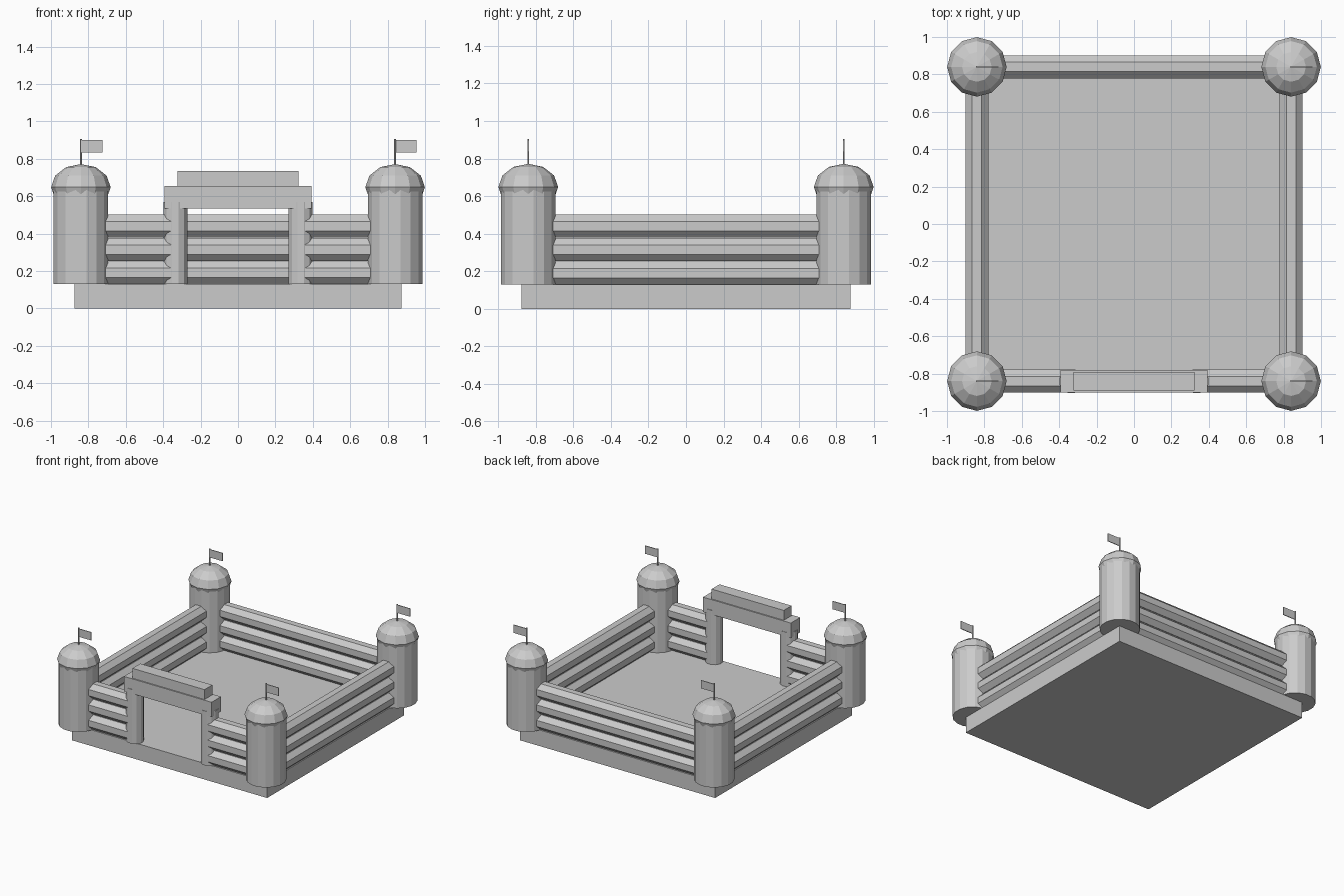
import bpy
from math import pi

cube = bpy.data.objects.get("Cube")
if cube:
    bpy.data.objects.remove(cube, do_unlink=True)

GREY = (0.6, 0.6, 0.6, 1)
mat = bpy.data.materials.new("plain grey")
mat.use_nodes = True
mat.diffuse_color = GREY
mat.node_tree.nodes["Principled BSDF"].inputs["Base Color"].default_value = GREY


def finish(name):
    ob = bpy.context.object
    ob.name = name
    ob.data.materials.append(mat)
    return ob


def box(name, x, y, z):
    """Box from (low, high) pairs."""
    bpy.ops.mesh.primitive_cube_add(size=1, location=[sum(p) / 2 for p in (x, y, z)])
    ob = finish(name)
    ob.scale = [p[1] - p[0] for p in (x, y, z)]
    return ob


def post(name, x, y, z, radius, sides):
    """Upright faceted cylinder with a flat facing each axis."""
    bpy.ops.mesh.primitive_cylinder_add(vertices=sides, radius=radius, depth=z[1] - z[0],
                                        location=(x, y, sum(z) / 2), rotation=(0, 0, pi / sides))
    return finish(name)


def tube(name, centre, length, along_x):
    """Horizontal inflated wall tube."""
    turn = (pi / 2, pi / 8, pi / 2) if along_x else (pi / 2, pi / 8, 0)
    bpy.ops.mesh.primitive_cylinder_add(vertices=8, radius=0.066, depth=length,
                                        location=centre, rotation=turn)
    return finish(name)


C = 0.84        # distance of the walls and towers from the middle
FLOOR = 0.13

box("base", (-0.875, 0.875), (-0.877, 0.877), (0, FLOOR))

# Corner towers with domes and flags
for sx, side in ((-1, "right"), (1, "left")):
    for sy, end in ((-1, "front"), (1, "back")):
        tag = f"{end}_{side}"
        x, y = sx * C, sy * C
        post("tower_" + tag, x, y, (FLOOR, 0.65), 0.149, 16)
        bpy.ops.mesh.primitive_uv_sphere_add(segments=12, ring_count=6, radius=0.159,
                                             location=(x, y, 0.648))
        finish("dome_" + tag).scale.z = 0.78
        post("flagpole_" + tag, x, y, (0.72, 0.905), 0.006, 6)
        box("flag_" + tag, (x, x + 0.115), (y - 0.003, y + 0.003), (0.835, 0.9))

# Walls of three stacked tubes
for i in range(3):
    z = 0.19 + i * 0.125
    tube(f"back_tube_{i}", (0, C, z), 2 * C, True)
    for sx, side in ((-1, "right"), (1, "left")):
        tube(f"{side}_tube_{i}", (sx * C, 0, z), 2 * C, False)
        tube(f"front_{side}_tube_{i}", (sx * 0.59, -C, z), 0.5, True)

# Entrance arch
for sx, side in ((-1, "right"), (1, "left")):
    post("arch_post_" + side, sx * 0.335, -C, (FLOOR, 0.57), 0.066, 12)
box("arch_beam", (-0.393, 0.393), (-C - 0.06, -C + 0.06), (0.535, 0.655))
box("arch_top", (-0.323, 0.323), (-C - 0.05, -C + 0.05), (0.655, 0.735))
